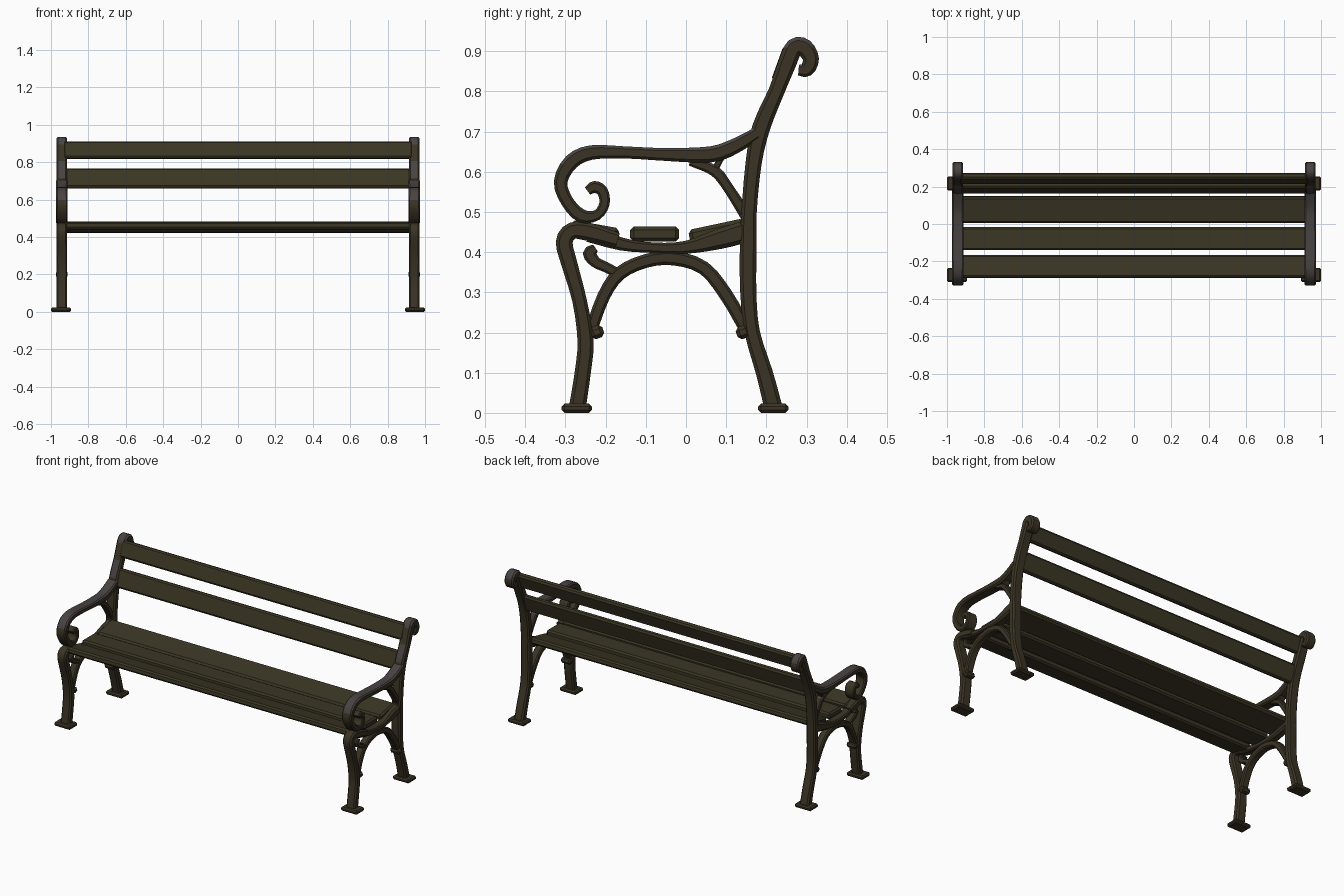
import bpy, bmesh, math
from mathutils import Vector, Matrix

cube = bpy.data.objects.get("Cube")
if cube:
    bpy.data.objects.remove(cube, do_unlink=True)


def material(name, rgb):
    m = bpy.data.materials.new(name)
    m.use_nodes = True
    m.diffuse_color = (*rgb, 1)
    m.node_tree.nodes["Principled BSDF"].inputs["Base Color"].default_value = (*rgb, 1)
    return m


WOOD = material("dark olive wood", (0.043, 0.037, 0.018))
IRON = material("dark brown iron", (0.043, 0.034, 0.018))
WORN = material("worn grey iron", (0.062, 0.056, 0.054))
FRAME_X = 0.942


def finish(name, bm, mats):
    bmesh.ops.recalc_face_normals(bm, faces=bm.faces)
    # worn metal on the upward faces of arms and scrolls
    if WORN in mats:
        for f in bm.faces:
            if f.normal.z > 0.35 and f.calc_center_median().z > 0.6:
                f.material_index = 1
    mesh = bpy.data.meshes.new(name)
    bm.to_mesh(mesh)
    bm.free()
    for m in mats:
        mesh.materials.append(m)
    ob = bpy.data.objects.new(name, mesh)
    bpy.context.collection.objects.link(ob)
    bpy.ops.object.select_all(action='DESELECT')
    ob.select_set(True)
    bpy.context.view_layer.objects.active = ob
    bpy.ops.object.shade_smooth_by_angle(angle=math.radians(35))
    return ob


def smooth_path(pts, steps=3):
    """Catmull-Rom through (y, z, width) points."""
    p = [Vector(q) for q in pts]
    p = [2 * p[0] - p[1]] + p + [2 * p[-1] - p[-2]]
    out = []
    for a, b, c, d in zip(p, p[1:], p[2:], p[3:]):
        for i in range(steps):
            t = i / steps
            out.append(0.5 * (2 * b + (c - a) * t + (2 * a - 5 * b + 4 * c - d) * t * t
                              + (3 * b - a - 3 * c + d) * t ** 3))
    return out + [p[-2]]


def rail(name, pts, depth):
    """Chamfered bar swept in the side plane, one at each end of the bench."""
    path = smooth_path(pts)
    for side, sx in (("left", 1), ("right", -1)):
        bm = bmesh.new()
        rings = []
        for i, p in enumerate(path):
            t = path[min(i + 1, len(path) - 1)] - path[max(i - 1, 0)]
            n = Vector((-t.y, t.x)).normalized()
            h, d = p.z / 2, depth / 2
            c = min(h, d) * 0.4
            section = [(d, h - c), (d - c, h), (c - d, h), (-d, h - c),
                       (-d, c - h), (c - d, -h), (d - c, -h), (d, c - h)]
            rings.append([bm.verts.new((sx * FRAME_X + u, p.x + n.x * v, p.y + n.y * v))
                          for u, v in section])
        for r, s in zip(rings, rings[1:]):
            for k in range(8):
                j = (k + 1) % 8
                bm.faces.new((r[k], r[j], s[j], s[k]))
        bm.faces.new(rings[0])
        bm.faces.new(rings[-1])
        finish(f"{side}_{name}", bm, [IRON, WORN])


def block(name, center, size, mats, tilt=0, bevel=0.007):
    bm = bmesh.new()
    bmesh.ops.create_cube(bm, size=1)
    bmesh.ops.scale(bm, vec=size, verts=bm.verts)
    bmesh.ops.bevel(bm, geom=bm.edges[:], offset=bevel, segments=1, affect='EDGES')
    bm.transform(Matrix.Translation(center) @ Matrix.Rotation(math.radians(tilt), 4, 'X'))
    finish(name, bm, mats)


# Rear leg rising into the backrest post and its rolled top
rail("back_post", [
    (0.217, 0.015, 0.045), (0.195, 0.1, 0.042), (0.165, 0.2, 0.038), (0.155, 0.3, 0.04),
    (0.155, 0.42, 0.042), (0.157, 0.5, 0.038), (0.168, 0.62, 0.04), (0.187, 0.71, 0.045),
    (0.225, 0.8, 0.04), (0.252, 0.87, 0.045), (0.27, 0.91, 0.045), (0.295, 0.908, 0.045),
    (0.311, 0.88, 0.04), (0.3, 0.854, 0.036), (0.28, 0.853, 0.026)], 0.058)

# Front leg bending over into the seat support
rail("front_leg", [
    (-0.27, 0.015, 0.042), (-0.257, 0.1, 0.04), (-0.25, 0.18, 0.04), (-0.265, 0.28, 0.036),
    (-0.29, 0.37, 0.04), (-0.303, 0.425, 0.042), (-0.283, 0.453, 0.042),
    (-0.24, 0.45, 0.045), (-0.17, 0.43, 0.036)], 0.058)
rail("seat_support", [
    (-0.24, 0.447, 0.045), (-0.16, 0.42, 0.032), (-0.08, 0.411, 0.026), (0.0, 0.412, 0.032),
    (0.08, 0.432, 0.05), (0.155, 0.453, 0.055)], 0.05)

# Armrest with its front scroll
rail("armrest", [
    (0.175, 0.695, 0.03), (0.12, 0.663, 0.038), (0.06, 0.643, 0.04), (-0.05, 0.643, 0.032),
    (-0.15, 0.648, 0.03), (-0.235, 0.648, 0.036), (-0.285, 0.625, 0.038),
    (-0.312, 0.575, 0.034), (-0.295, 0.525, 0.032), (-0.26, 0.49, 0.034),
    (-0.222, 0.492, 0.026), (-0.203, 0.52, 0.026), (-0.208, 0.552, 0.028),
    (-0.228, 0.562, 0.03), (-0.245, 0.552, 0.022)], 0.062)
rail("arm_brace", [
    (0.01, 0.625, 0.02), (0.07, 0.603, 0.028), (0.105, 0.56, 0.026), (0.15, 0.49, 0.03)], 0.04)
rail("arm_web", [(0.07, 0.6, 0.016), (0.085, 0.63, 0.016), (0.1, 0.655, 0.016)], 0.036)

# Arched leg brace with a small curl at the front
rail("leg_arch", [
    (-0.238, 0.2, 0.03), (-0.205, 0.29, 0.032), (-0.165, 0.347, 0.034), (-0.1, 0.378, 0.034),
    (-0.03, 0.385, 0.036), (0.045, 0.36, 0.034), (0.1, 0.293, 0.034), (0.145, 0.215, 0.032)], 0.045)
rail("arch_curl", [
    (-0.165, 0.345, 0.024), (-0.2, 0.363, 0.026), (-0.225, 0.375, 0.028),
    (-0.24, 0.397, 0.034), (-0.225, 0.41, 0.02)], 0.04)

# Feet and the knobs where the arch meets the legs
for side, sx in (("left", 1), ("right", -1)):
    for end, foot_y, knob_y in (("front", -0.272, -0.222), ("rear", 0.217, 0.142)):
        block(f"{side}_{end}_foot", (sx * 0.946, foot_y, 0.0115), (0.108, 0.075, 0.023), [IRON])
        block(f"{side}_{end}_knob", (sx * FRAME_X, knob_y, 0.201), (0.062, 0.034, 0.032),
              [IRON], 20, 0.009)

# Seat and backrest slats: centre y, centre z, width, thickness, tilt
for name, y, z, width, thick, tilt in (
        ("front_seat_slat", -0.228, 0.452, 0.122, 0.036, -10),
        ("middle_seat_slat", -0.078, 0.445, 0.122, 0.038, 0),
        ("rear_seat_slat", 0.078, 0.452, 0.142, 0.036, 12),
        ("lower_back_slat", 0.192, 0.713, 0.108, 0.03, 72),
        ("upper_back_slat", 0.243, 0.865, 0.095, 0.034, 70)):
    block(name, (0, y, z), (1.87, width, thick), [WOOD], tilt, 0.009)
